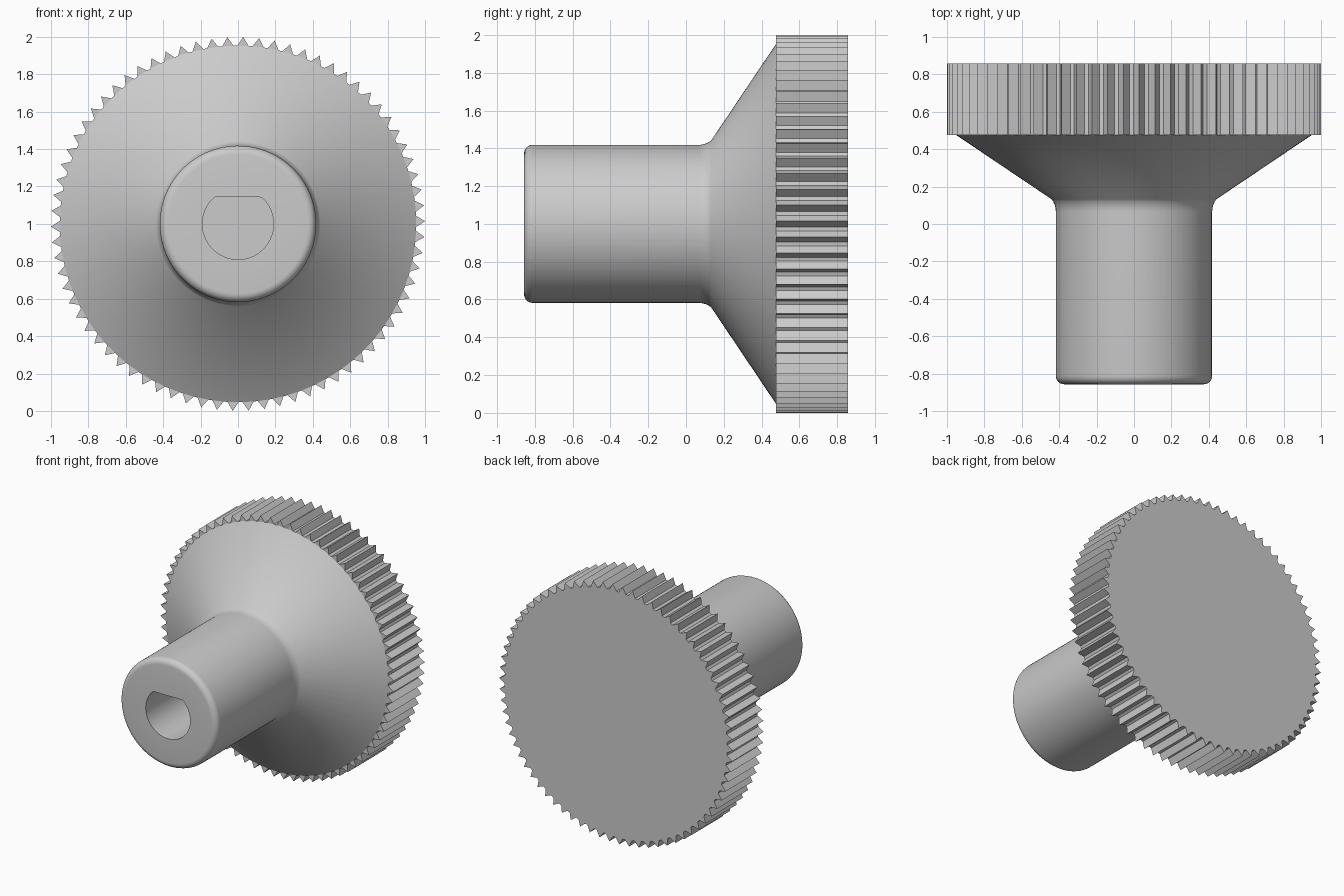
import bpy, bmesh
from math import sin, cos, pi, radians

if "Cube" in bpy.data.objects:
    bpy.data.objects.remove(bpy.data.objects["Cube"])

TEETH = 74
PITCH = 2 * pi / TEETH
HALF = 0.37 * PITCH            # half the angular width of a tooth base
PHASE = radians(90 - 1.6)
ROOT, TIP = 0.953, 1.0
BORE_R, BORE_FLAT = 0.19, 0.143
Y_FRONT, Y_RIM, Y_BACK = -0.857, 0.477, 0.857

# Two points per tooth (its base corners) are shared by every ring
angles = [PHASE + t * PITCH + s * HALF for t in range(TEETH) for s in (-1, 1)]
bm = bmesh.new()


def point(r, a, y):
    return bm.verts.new((r * cos(a), y, 1 + r * sin(a)))


def round_ring(r, y):
    return [point(r, a, y) for a in angles]


def d_ring(y):
    # Circle cut off by a flat on its upper side
    return [point(min(BORE_R, BORE_FLAT / max(sin(a), 0.01)), a, y) for a in angles]


def bridge(a, b):
    n = len(a)
    for i in range(n):
        j = (i + 1) % n
        bm.faces.new((a[i], a[j], b[j], b[i]))


# D-shaped bore, front face, rounded shaft, blended cone
rings = [d_ring(-0.10), d_ring(Y_FRONT)]
f = 0.045
for k in range(7):
    t = k / 6 * pi / 2
    rings.append(round_ring(0.418 - f + f * sin(t), Y_FRONT + f - f * cos(t)))
b0, b1, b2 = (0.418, 0.065), (0.418, 0.102), (0.440, 0.132)
for k in range(6):
    t = k / 5
    r, y = [(1 - t) ** 2 * p + 2 * t * (1 - t) * q + t * t * s for p, q, s in zip(b0, b1, b2)]
    rings.append(round_ring(r, y))
rings.append(round_ring(ROOT, Y_RIM))
for a, b in zip(rings, rings[1:]):
    bridge(a, b)
bm.faces.new(rings[0])

# Knurled rim: triangular teeth with narrow flats between them
front, back = rings[-1], round_ring(ROOT, Y_BACK)
outline = []
for t in range(TEETH):
    a = PHASE + t * PITCH
    f0, f1, k0, k1 = front[2 * t], front[2 * t + 1], back[2 * t], back[2 * t + 1]
    ft, kt = point(TIP, a, Y_RIM), point(TIP, a, Y_BACK)
    nxt = (2 * t + 2) % len(front)
    bm.faces.new((f0, ft, f1))
    bm.faces.new((f0, k0, kt, ft))
    bm.faces.new((ft, kt, k1, f1))
    bm.faces.new((f1, k1, back[nxt], front[nxt]))
    bm.faces.new((k0, k1, kt))
bm.faces.new(back)

bmesh.ops.recalc_face_normals(bm, faces=bm.faces)
mesh = bpy.data.meshes.new("knurled_knob")
bm.to_mesh(mesh)
bm.free()
knob = bpy.data.objects.new("knurled_knob", mesh)
bpy.context.collection.objects.link(knob)
bpy.context.view_layer.objects.active = knob
knob.select_set(True)
bpy.ops.object.shade_smooth_by_angle(angle=radians(25))
